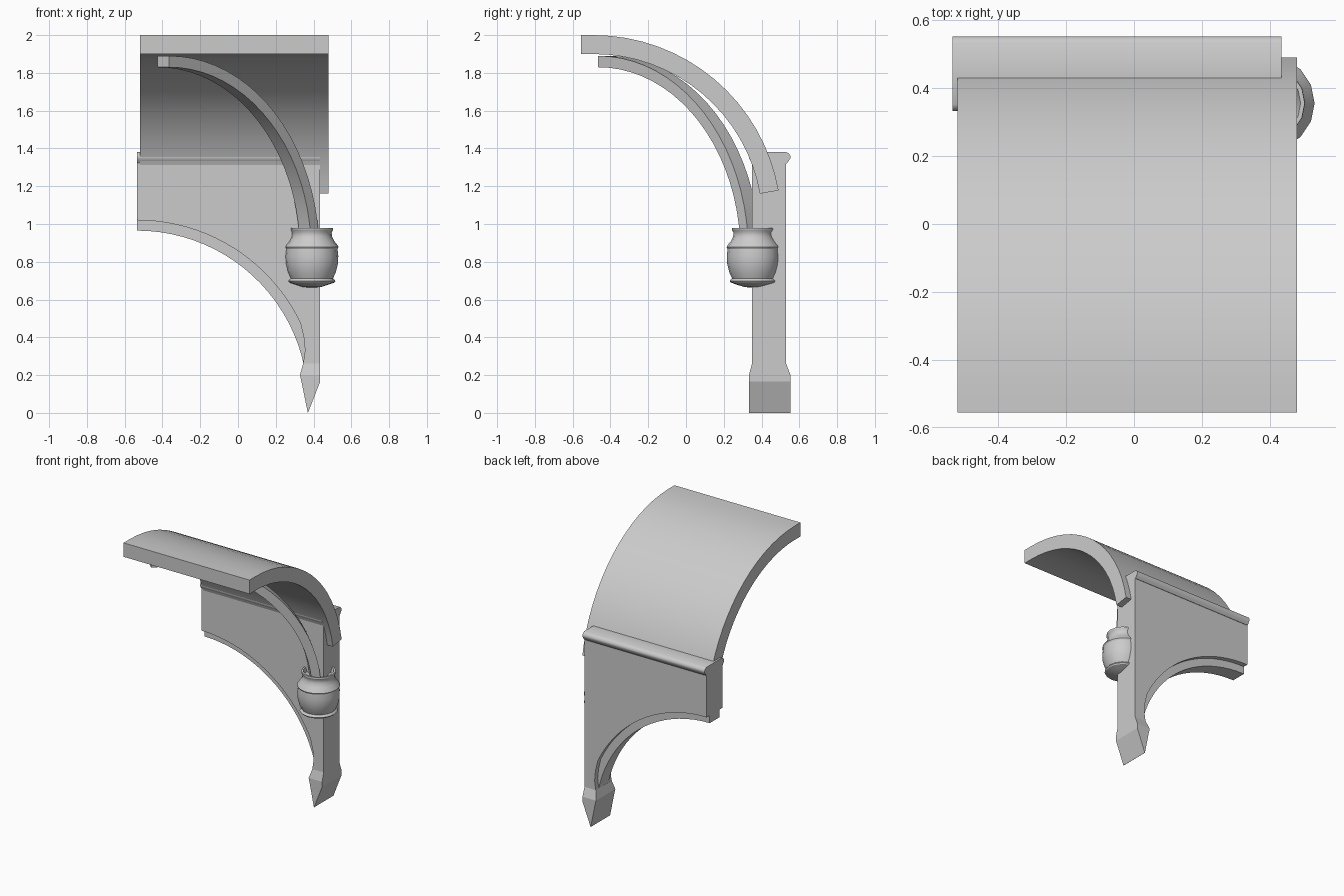
import bpy, bmesh, math
from mathutils import Vector

if "Cube" in bpy.data.objects:
    bpy.data.objects.remove(bpy.data.objects["Cube"])


def make(name, verts, faces, smooth=True):
    me = bpy.data.meshes.new(name)
    me.from_pydata(verts, [], faces)
    bm = bmesh.new()
    bm.from_mesh(me)
    bmesh.ops.remove_doubles(bm, verts=bm.verts, dist=1e-5)
    bmesh.ops.recalc_face_normals(bm, faces=bm.faces)
    bm.to_mesh(me)
    bm.free()
    ob = bpy.data.objects.new(name, me)
    bpy.context.collection.objects.link(ob)
    bpy.ops.object.select_all(action='DESELECT')
    ob.select_set(True)
    bpy.context.view_layer.objects.active = ob
    if smooth:
        bpy.ops.object.shade_smooth_by_angle(angle=math.radians(32))
    return ob


def loft(name, rings, smooth=True):
    """Skin matching closed rings of points and cap both ends."""
    n = len(rings[0])
    verts = [p for r in rings for p in r]
    faces = [(i * n + j, i * n + (j + 1) % n, (i + 1) * n + (j + 1) % n, (i + 1) * n + j)
             for i in range(len(rings) - 1) for j in range(n)]
    faces += [tuple(range(n)), tuple(range(len(verts) - n, len(verts)))]
    return make(name, verts, faces, smooth)


def arc(cx, cz, r, a0, a1, n):
    return [(cx + r * math.cos(math.radians(a0 + (a1 - a0) * i / n)),
             cz + r * math.sin(math.radians(a0 + (a1 - a0) * i / n))) for i in range(n + 1)]


# Curved vault panel, swept along its profile
outer = arc(-0.49, 1.005, 0.995, 10, 90, 16) + [(-0.555, 2.0)]
inner = arc(-0.49, 1.005, 0.895, 10, 90, 16) + [(-0.555, 1.9)]
loft("vault_panel", [[(-0.52, a[0], a[1]), (0.48, a[0], a[1]), (0.48, b[0], b[1]), (-0.52, b[0], b[1])]
                     for a, b in zip(outer, inner)])

# Side wall: vertical strips between the arch line and the top edge
low = arc(-0.535, 0.06, 0.96, 90, 25.7, 20) + [(0.348, 0.40), (0.355, 0.33), (0.345, 0.26)]
top = [(-0.535 + 0.97 * i / 23, 1.34) for i in range(18)]
top += [(0.435, 1.34 - 1.08 * i / 5) for i in range(6)]
loft("side_wall", [[(a[0], 0.35, a[1]), (a[0], 0.53, a[1]), (b[0], 0.53, b[1]), (b[0], 0.35, b[1])]
                   for a, b in zip(low, top)])

# Narrow rib under the arch
ra = arc(-0.535, 0.06, 0.905, 90, 12, 20)
rb = arc(-0.535, 0.06, 0.97, 90, 12, 20)
loft("arch_rib", [[(a[0], 0.385, a[1]), (a[0], 0.495, a[1]),
                   (min(b[0], 0.42), 0.495, b[1]), (min(b[0], 0.42), 0.385, b[1])]
                  for a, b in zip(ra, rb)])

# Cornice bead along the wall top
half = [(0.09, 1.32), (0.102, 1.335), (0.11, 1.35), (0.11, 1.36), (0.103, 1.372), (0.09, 1.38)]
prof = half + [(-y, z) for y, z in reversed(half)]
loft("cornice", [[(x, 0.443 + y, z) for y, z in prof] for x in (-0.535, 0.435)])

# Flared pointed foot
levels = [(0.345, 0.435, 0.35, 0.53, 0.262), (0.328, 0.435, 0.333, 0.553, 0.2),
          (0.336, 0.435, 0.333, 0.553, 0.165), (0.3695, 0.3705, 0.333, 0.553, 0.0)]
loft("pointed_foot", [[(x0, y0, z), (x1, y0, z), (x1, y1, z), (x0, y1, z)]
                      for x0, x1, y0, y1, z in levels], smooth=False)

# Diagonal rib: rectangular section swept on a quarter ellipse at 45 degrees
start = Vector((-0.395, -0.435, 0.0))
along = Vector((1, 1, 0)).normalized()
side = Vector((1, -1, 0)).normalized()
up = Vector((0, 0, 1))
rings = []
A, B, CZ = 1.095, 1.01, 0.85
for i in range(21):
    t = math.radians(90 - 90 * i / 20)
    c = start + along * (A * math.cos(t)) + up * (CZ + B * math.sin(t))
    nrm = (along * (B * math.cos(t)) + up * (A * math.sin(t))).normalized()
    rings.append([c + side * (0.0425 * s) + nrm * (0.03 * k)
                  for s, k in ((-1, -1), (1, -1), (1, 1), (-1, 1))])
loft("diagonal_rib", rings)

# Turned vase at the rib's base, with a hollow mouth
vase = [(0.001, 0.662), (0.05, 0.667), (0.09, 0.68), (0.119, 0.69), (0.125, 0.698), (0.119, 0.706),
        (0.112, 0.712), (0.127, 0.745), (0.138, 0.79), (0.14, 0.83), (0.136, 0.868), (0.141, 0.878),
        (0.136, 0.888), (0.118, 0.91), (0.106, 0.935), (0.105, 0.955), (0.113, 0.97), (0.112, 0.98),
        (0.10, 0.98), (0.09, 0.95), (0.001, 0.93)]
loft("vase_corbel", [[(0.391 + r * math.cos(math.tau * j / 16), 0.356 + r * math.sin(math.tau * j / 16), z)
                      for j in range(16)] for r, z in vase])
